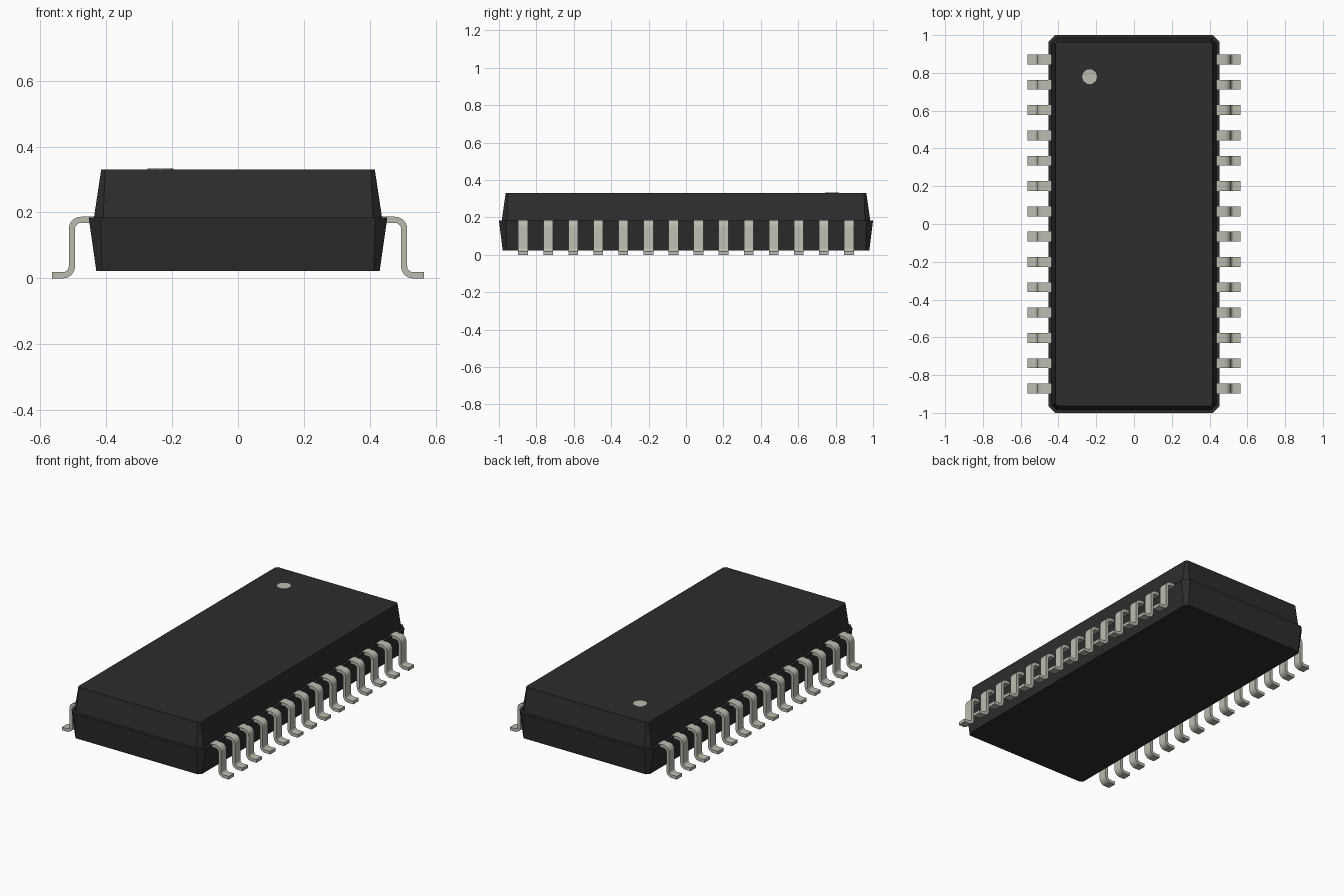
import bpy, bmesh, math

cube = bpy.data.objects.get("Cube")
if cube:
    bpy.data.objects.remove(cube, do_unlink=True)


def material(name, color):
    m = bpy.data.materials.new(name)
    m.use_nodes = True
    m.diffuse_color = color
    m.node_tree.nodes["Principled BSDF"].inputs["Base Color"].default_value = color
    return m


BLACK = material("black plastic", (0.026, 0.026, 0.026, 1))
METAL = material("pale metal", (0.50, 0.50, 0.43, 1))


def add_object(name, bm, mat):
    bmesh.ops.recalc_face_normals(bm, faces=bm.faces)
    me = bpy.data.meshes.new(name)
    bm.to_mesh(me)
    bm.free()
    me.materials.append(mat)
    ob = bpy.data.objects.new(name, me)
    bpy.context.collection.objects.link(ob)
    return ob


def loft(bm, rings):
    """Skin matching rings of points and cap both ends."""
    rows = [[bm.verts.new(p) for p in ring] for ring in rings]
    n = len(rows[0])
    for a, b in zip(rows, rows[1:]):
        for i in range(n):
            j = (i + 1) % n
            bm.faces.new((a[i], a[j], b[j], b[i]))
    bm.faces.new(rows[0])
    bm.faces.new(rows[-1])


def chamfered_ring(hx, hy, c, z):
    """Rectangle with cut corners at height z."""
    return [(hx, -hy + c, z), (hx, hy - c, z), (hx - c, hy, z), (-hx + c, hy, z),
            (-hx, hy - c, z), (-hx, -hy + c, z), (-hx + c, -hy, z), (hx - c, -hy, z)]


# Two tapered halves of the package, the lower one slightly wider
SEAM = 0.184
for name, rings in (
    ("lower_body", ((0.43, 0.98, 0.018, 0.023), (0.453, 1.0, 0.036, SEAM))),
    ("upper_body", ((0.437, 0.985, 0.028, SEAM), (0.415, 0.964, 0.012, 0.331))),
):
    bm = bmesh.new()
    loft(bm, [chamfered_ring(*r) for r in rings])
    add_object(name, bm, BLACK)

# Round marker beside the first pin
bm = bmesh.new()
dot = [[(-0.235 + 0.04 * math.cos(a * math.pi / 5), 0.78 + 0.04 * math.sin(a * math.pi / 5), z)
        for a in range(10)] for z in (0.329, 0.333)]
loft(bm, dot)
add_object("pin_one_marker", bm, METAL)

# Bent pin centreline: shoulder, upper bend, shank, lower bend, foot
HALF_T, HALF_W, R, STEPS = 0.0095, 0.026, 0.027, 6
X_SHANK, Z_TOP = 0.504, 0.1775
path = [(0.42, Z_TOP, 0.0)]                     # x, z, downward heading angle
for i in range(STEPS + 1):
    a = math.pi / 2 * i / STEPS
    path.append((X_SHANK - R + R * math.sin(a), Z_TOP - R + R * math.cos(a), a))
for i in range(STEPS + 1):
    a = math.pi / 2 * (1 - i / STEPS)
    path.append((X_SHANK + R - R * math.sin(a), HALF_T + R - R * math.cos(a), a))
path.append((0.565, HALF_T, 0.0))


def pin_rings(side, y):
    rings = []
    for x, z, a in path:
        nx, nz = math.sin(a) * HALF_T, math.cos(a) * HALF_T
        rings.append([(side * (x + s * nx), y + w * HALF_W, z + s * nz)
                      for s, w in ((1, 1), (1, -1), (-1, -1), (-1, 1))])
    return rings


# Fourteen pins on each long side
for label, side in (("left", 1), ("right", -1)):
    bm = bmesh.new()
    for i in range(14):
        loft(bm, pin_rings(side, (i - 6.5) * 0.134))
    pins = add_object(label + "_pins", bm, METAL)
    bpy.ops.object.select_all(action='DESELECT')
    pins.select_set(True)
    bpy.context.view_layer.objects.active = pins
    bpy.ops.object.shade_smooth_by_angle(angle=math.radians(35))
